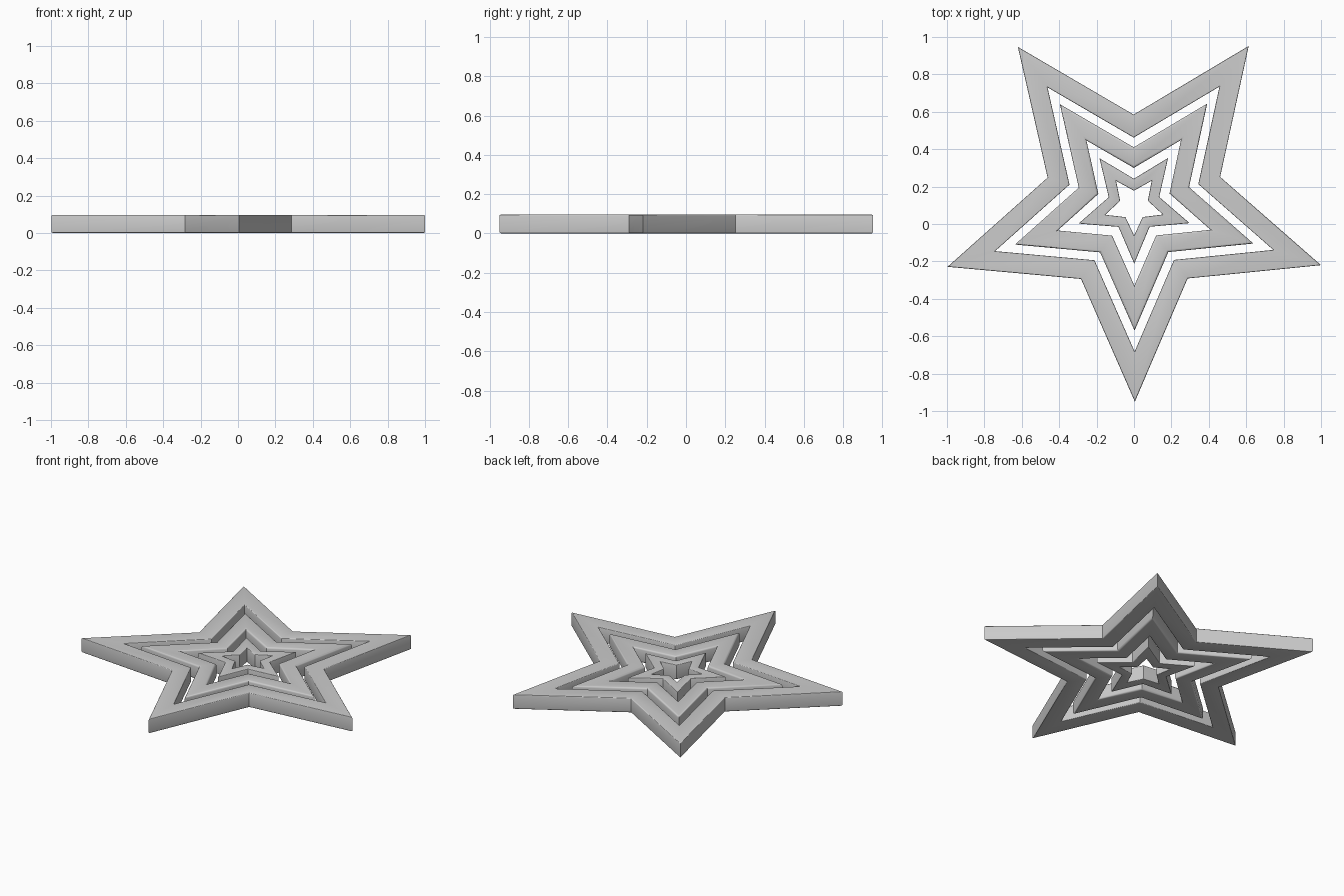
import bpy, bmesh, math

if "Cube" in bpy.data.objects:
    bpy.data.objects.remove(bpy.data.objects["Cube"])

CENTRE_Y = 0.10
HEIGHT = 0.097
TURN = math.radians(0.25)


def star_points(tip, notch, offset):
    """Ten corners of a star; offset moves every edge outward by that distance."""
    a = math.radians(36)
    edge = math.sqrt(tip**2 + notch**2 - 2 * tip * notch * math.cos(a))
    k = 1 + offset * edge / (tip * notch * math.sin(a))
    pts = []
    for i in range(10):
        r = (tip if i % 2 == 0 else notch) * k
        t = -math.pi / 2 + i * a + TURN
        pts.append((r * math.cos(t), CENTRE_Y + r * math.sin(t)))
    return pts


def star_ring(name, outer, hole, b):
    """Star-shaped frame with rounded rims of radius b."""
    steps = [math.radians(v) for v in (0, 30, 60, 90)]
    rise = [(b * (math.cos(t) - 1), HEIGHT - b + b * math.sin(t)) for t in steps]
    wall = [(o, HEIGHT - z) for o, z in reversed(rise)] + rise   # bottom to top
    section = [(outer, o, z) for o, z in wall]
    section += [(hole, -o, z) for o, z in reversed(wall)]
    bm = bmesh.new()
    loops = [[bm.verts.new((x, y, z)) for x, y in star_points(*s, o)]
             for s, o, z in section]
    for j, low in enumerate(loops):
        up = loops[(j + 1) % len(loops)]
        for i in range(10):
            n = (i + 1) % 10
            bm.faces.new((low[i], low[n], up[n], up[i]))
    bmesh.ops.recalc_face_normals(bm, faces=bm.faces)
    me = bpy.data.meshes.new(name)
    bm.to_mesh(me)
    bm.free()
    ob = bpy.data.objects.new(name, me)
    bpy.context.collection.objects.link(ob)
    bpy.ops.object.select_all(action='DESELECT')
    ob.select_set(True)
    bpy.context.view_layer.objects.active = ob
    bpy.ops.object.shade_smooth_by_angle(angle=math.radians(32))


# Three nested star frames: (tip radius, notch radius) outside and inside
star_ring("outer_star", (1.05, 0.485), (0.782, 0.362), 0.006)
star_ring("middle_star", (0.67, 0.31), (0.43, 0.20), 0.012)
star_ring("inner_star", (0.312, 0.142), (0.162, 0.078), 0.005)
